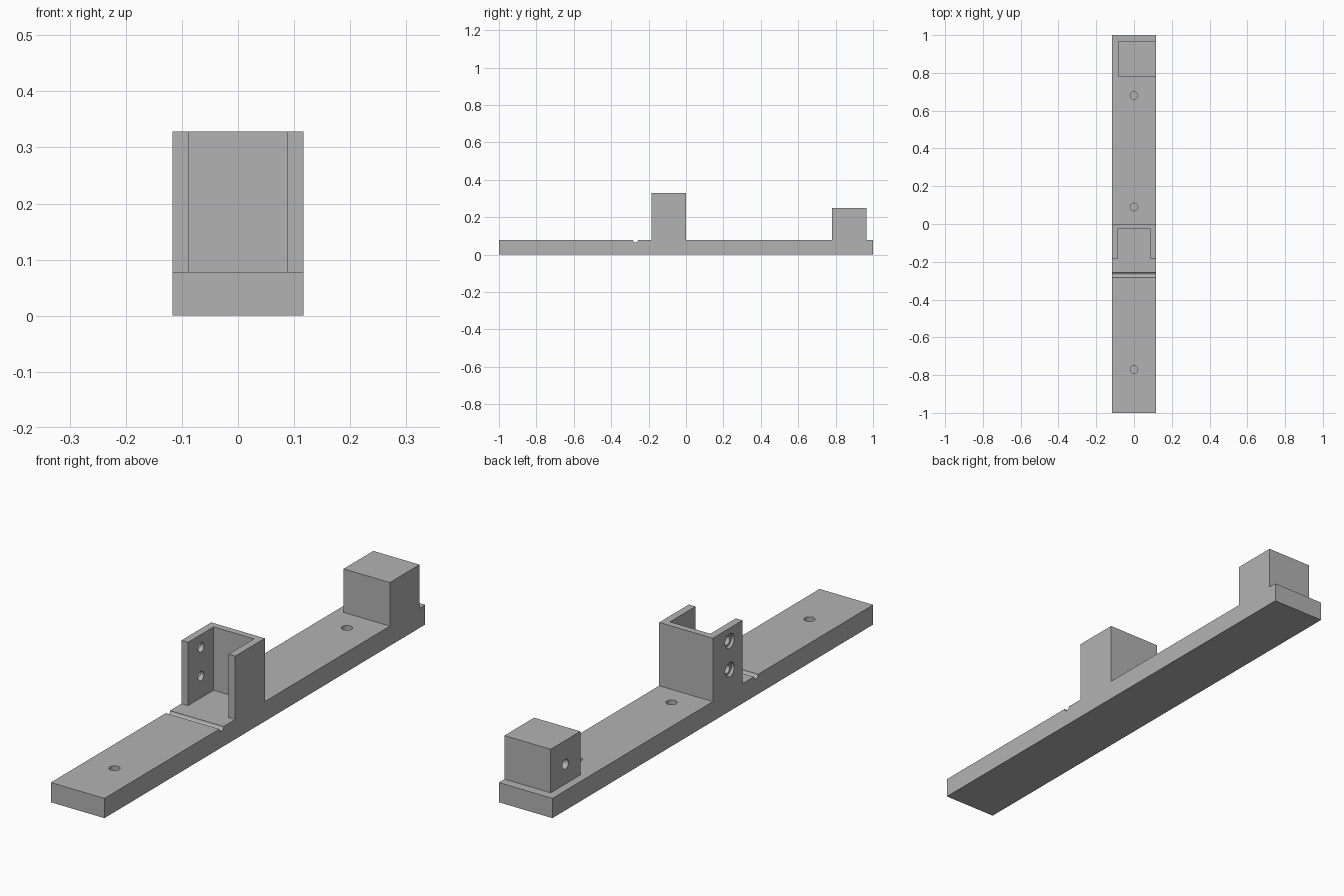
import bpy
import math

cube = bpy.data.objects.get("Cube")
if cube:
    bpy.data.objects.remove(cube, do_unlink=True)

grey = bpy.data.materials.new("plain_grey")
grey.use_nodes = True
colour = (0.45, 0.45, 0.45, 1)
grey.diffuse_color = colour
grey.node_tree.nodes["Principled BSDF"].inputs["Base Color"].default_value = colour

HALF_W, BASE_TOP, WALL = 0.117, 0.078, 0.029


def box(name, x, y, z):
    """Box from (min, max) ranges on each axis."""
    bpy.ops.mesh.primitive_cube_add(size=1)
    ob = bpy.context.object
    ob.name = name
    for v in ob.data.vertices:
        v.co = [r[0] if c < 0 else r[1] for c, r in zip(v.co, (x, y, z))]
    ob.data.materials.append(grey)
    return ob


def rod(name, radius, depth, centre, along_x=False):
    """Cylindrical cutter, upright or lying along x."""
    bpy.ops.mesh.primitive_cylinder_add(
        vertices=32, radius=radius, depth=depth, location=centre,
        rotation=(0, math.pi / 2 if along_x else 0, 0))
    ob = bpy.context.object
    ob.name = name
    ob.data.materials.append(grey)
    return ob


def combine(target, tool, operation):
    """Apply a boolean and discard the tool."""
    mod = target.modifiers.new("boolean", "BOOLEAN")
    mod.operation, mod.object, mod.solver = operation, tool, "EXACT"
    bpy.context.view_layer.objects.active = target
    bpy.ops.object.modifier_apply(modifier=mod.name)
    bpy.data.objects.remove(tool, do_unlink=True)


# Long base with blind screw holes and a rounded cross groove
base = box("base_bar", (-HALF_W, HALF_W), (-1, 1), (0, BASE_TOP))
for y in (-0.77, 0.09, 0.68):
    combine(base, rod("screw_hole", 0.02, 0.12, (0, y, BASE_TOP)), "DIFFERENCE")
combine(base, rod("groove", 0.013, 1, (0, -0.27, BASE_TOP), True), "DIFFERENCE")

# U-shaped bracket, open at the front and top
bracket = box("bracket", (-HALF_W, HALF_W), (-0.185, 0), (BASE_TOP, 0.328))
combine(bracket, box("pocket", (WALL - HALF_W, HALF_W - WALL), (-0.3, -0.026),
                     (0, 0.5)), "DIFFERENCE")

# Counterbored screw holes through one bracket wall
for z in (0.164, 0.277):
    for radius, depth in ((0.018, 0.1), (0.028, 0.024)):
        combine(bracket, rod("wall_hole", radius, depth, (-HALF_W, -0.105, z), True),
                "DIFFERENCE")

# Rear block with a blind hole in its side
block = box("rear_block", (-0.085, HALF_W), (0.78, 0.965), (BASE_TOP, 0.25))
combine(block, rod("side_hole", 0.019, 0.2, (-0.085, 0.873, 0.156), True), "DIFFERENCE")

# Smooth the holes, keep the edges sharp
for ob in (base, bracket, block):
    bpy.ops.object.select_all(action="DESELECT")
    ob.select_set(True)
    bpy.context.view_layer.objects.active = ob
    bpy.ops.object.shade_smooth_by_angle(angle=math.radians(30))
